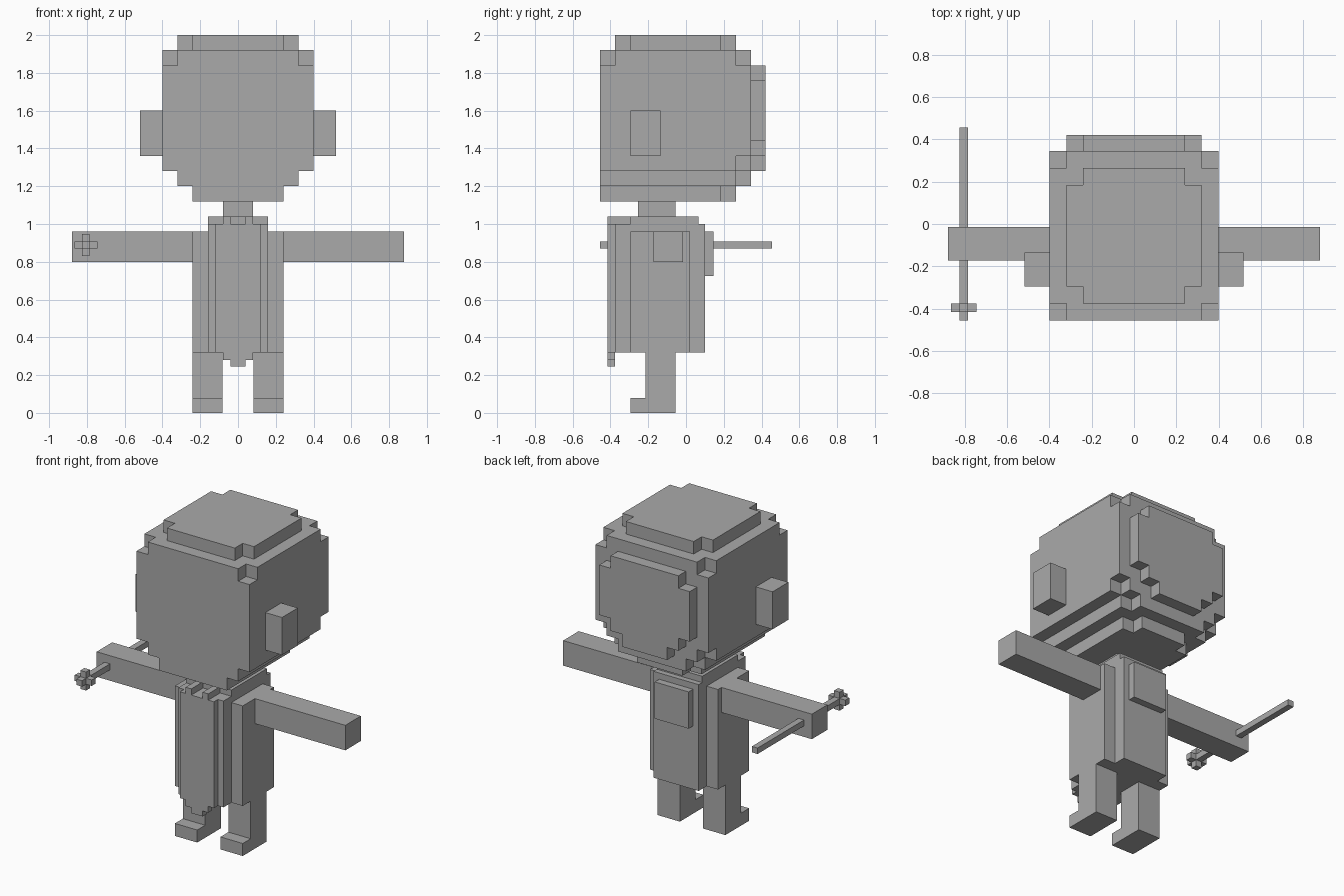
import bpy, bmesh, math

if "Cube" in bpy.data.objects:
    bpy.data.objects.remove(bpy.data.objects["Cube"])

grey = bpy.data.materials.new("plain_grey")
grey.diffuse_color = (0.40, 0.40, 0.40, 1)
grey.use_nodes = True
grey.node_tree.nodes["Principled BSDF"].inputs["Base Color"].default_value = grey.diffuse_color


def blocks(name, boxes):
    """Weld boxes (x0, x1, y0, y1, z0, z1) into one shell with outer faces only."""
    cuts = [sorted({round(b[2 * a + i], 4) for b in boxes for i in (0, 1)}) for a in range(3)]
    cells = set()
    for b in boxes:
        r = [range(cuts[a].index(round(b[2 * a], 4)), cuts[a].index(round(b[2 * a + 1], 4)))
             for a in range(3)]
        cells |= {(i, j, k) for i in r[0] for j in r[1] for k in r[2]}
    bm = bmesh.new()
    verts = {}

    def vert(p):
        if p not in verts:
            verts[p] = bm.verts.new([cuts[a][p[a]] for a in range(3)])
        return verts[p]

    for c in cells:
        for a in range(3):
            for side in (0, 1):
                n = list(c)
                n[a] += 2 * side - 1
                if tuple(n) in cells:
                    continue
                loop = []
                for u, v in ((0, 0), (1, 0), (1, 1), (0, 1)):
                    p = list(c)
                    p[a] += side
                    p[(a + 1) % 3] += u
                    p[(a + 2) % 3] += v
                    loop.append(vert(tuple(p)))
                bm.faces.new(loop if side else loop[::-1])
    bmesh.ops.dissolve_limit(bm, angle_limit=math.radians(1), verts=bm.verts, edges=bm.edges)
    mesh = bpy.data.meshes.new(name)
    bm.to_mesh(mesh)
    bm.free()
    mesh.materials.append(grey)
    ob = bpy.data.objects.new(name, mesh)
    bpy.context.collection.objects.link(ob)
    return ob


def mid(w, y0, y1, z0, z1):
    """Box centred on x = 0."""
    return (-w, w, y0, y1, z0, z1)


# Head: stepped layers, flat face, bulge at the back
F, B, S = -0.455, 0.345, 0.08
blocks("head", [
    mid(0.32, F + 2 * S, B - 2 * S, 1.92, 2.0), mid(0.24, F + S, B - S, 1.92, 2.0),
    mid(0.40, F + S, B - S, 1.84, 1.92), mid(0.32, F, B, 1.84, 1.92),
    mid(0.40, F, B, 1.36, 1.84),
    mid(0.40, F, B - S, 1.28, 1.36), mid(0.32, F, B, 1.28, 1.36),
    mid(0.32, F, B - S, 1.20, 1.28), mid(0.24, F, B, 1.20, 1.28),
    mid(0.24, F, B - 2 * S, 1.12, 1.20), mid(0.16, F, B - S, 1.12, 1.20),
    mid(0.24, B, 0.42, 1.76, 1.84), mid(0.32, B, 0.42, 1.44, 1.76),
    mid(0.24, B, 0.42, 1.36, 1.44), mid(0.16, B, 0.42, 1.28, 1.36),
])
blocks("neck", [mid(0.08, -0.255, -0.055, 1.04, 1.12)])

# Robe with stepped shoulders, front panel and pointed hem
blocks("robe", [
    mid(0.24, -0.295, 0.02, 0.32, 0.96),
    mid(0.16, -0.375, 0.10, 0.32, 0.96),
    mid(0.16, -0.375, 0.10, 0.96, 1.0),
    mid(0.16, -0.295, 0.065, 1.0, 1.04),
    mid(0.12, -0.415, -0.375, 0.32, 1.0),
    mid(0.08, -0.415, -0.375, 0.28, 0.32),
    mid(0.04, -0.415, -0.375, 0.245, 0.28),
    (0.04, 0.08, -0.415, -0.295, 1.0, 1.04),
    (-0.08, -0.04, -0.415, -0.295, 1.0, 1.04),
])
blocks("hood", [mid(0.12, 0.10, 0.145, 0.725, 0.96)])


def pair(name, boxes):
    """Build a part on the right and its mirror on the left."""
    blocks("right_" + name, boxes)
    blocks("left_" + name, [(-b[1], -b[0]) + tuple(b[2:]) for b in boxes])


# Paired parts
pair("ear", [(0.40, 0.518, -0.295, -0.135, 1.36, 1.60)])
pair("arm", [(0.24, 0.725, -0.172, -0.015, 0.80, 0.96)])
pair("hand", [(0.725, 0.88, -0.172, -0.015, 0.80, 0.96)])
pair("leg", [(0.082, 0.24, -0.215, -0.055, 0, 0.32),
             (0.082, 0.24, -0.295, -0.215, 0, 0.08)])

# Wand held in one hand, cross-shaped tip at the front
blocks("wand", [
    (-0.825, -0.785, -0.455, 0.455, 0.87, 0.908),
    (-0.865, -0.745, -0.415, -0.375, 0.87, 0.908),
    (-0.825, -0.785, -0.415, -0.375, 0.83, 0.948),
])
